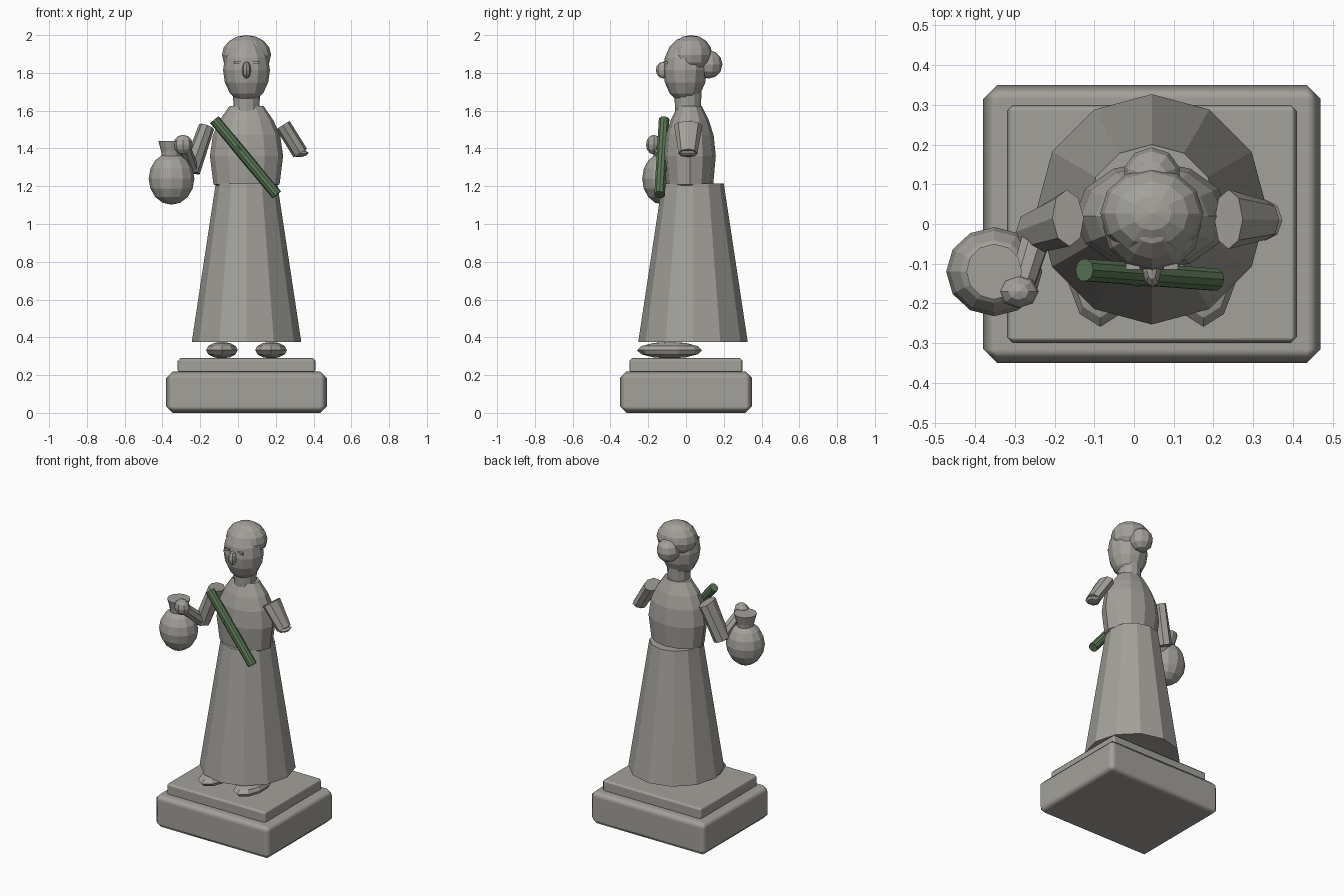
import bpy
import bmesh
import math
from mathutils import Matrix, Vector

cube = bpy.data.objects.get("Cube")
if cube:
    bpy.data.objects.remove(cube, do_unlink=True)

CX = 0.045  # centre line of the figure


def material(name, rgb):
    mat = bpy.data.materials.new(name)
    mat.use_nodes = True
    colour = (*rgb, 1)
    mat.diffuse_color = colour
    bsdf = next(n for n in mat.node_tree.nodes if n.type == 'BSDF_PRINCIPLED')
    bsdf.inputs["Base Color"].default_value = colour
    return mat


stone = material("warm grey stone", (0.37, 0.355, 0.325))
green = material("bamboo green", (0.1, 0.18, 0.09))


def finish(name, bm, mat):
    bmesh.ops.recalc_face_normals(bm, faces=bm.faces)
    mesh = bpy.data.meshes.new(name)
    bm.to_mesh(mesh)
    bm.free()
    mesh.materials.append(mat)
    obj = bpy.data.objects.new(name, mesh)
    bpy.context.collection.objects.link(obj)
    return obj


def ellipsoid(name, loc, radii, seg=12, rings=8, tilt=0):
    bm = bmesh.new()
    bmesh.ops.create_uvsphere(bm, u_segments=seg, v_segments=rings, radius=1)
    bm.transform(Matrix.Translation(loc) @ Matrix.Rotation(tilt, 4, 'Y')
                 @ Matrix.Diagonal((*radii, 1)))
    return finish(name, bm, stone)


def box(name, loc, size, bevel=0, tilt=0):
    bm = bmesh.new()
    bmesh.ops.create_cube(bm, size=1)
    bm.transform(Matrix.Translation(loc) @ Matrix.Rotation(tilt, 4, 'Y')
                 @ Matrix.Diagonal((*size, 1)))
    obj = finish(name, bm, stone)
    if bevel:
        for poly in obj.data.polygons:
            poly.use_smooth = True
        mod = obj.modifiers.new("edge_bevel", 'BEVEL')
        mod.width = bevel
        mod.segments = 1
        mod.harden_normals = True
    return obj


def loft(name, rings, sides=12, mat=stone, axis=(0, 0, 1)):
    """Capped skin through rings of (centre, radius across, radius in depth)."""
    w = Vector(axis).normalized()
    u = Vector((0, 1, 0)).cross(w).normalized()
    v = w.cross(u)
    bm = bmesh.new()
    loops = []
    for centre, ru, rv in rings:
        loop = []
        for i in range(sides):
            a = math.tau * i / sides
            loop.append(bm.verts.new(Vector(centre) + u * ru * math.cos(a)
                                     + v * rv * math.sin(a)))
        loops.append(loop)
    for low, high in zip(loops, loops[1:]):
        for i in range(sides):
            j = (i + 1) % sides
            bm.faces.new((low[i], low[j], high[j], high[i]))
    bm.faces.new(loops[0])
    bm.faces.new(loops[-1])
    return finish(name, bm, mat)


def lathe(name, x, y, profile, depth=1, sides=12):
    return loft(name, [((x, y, z), r, r * depth) for z, r in profile], sides)


def limb(name, a, b, ra, rb, sides=8, mat=stone):
    return loft(name, [(a, *ra), (b, *rb)], sides, mat, Vector(b) - Vector(a))


# Stepped plinth
box("plinth_base", (CX, 0, 0.11), (0.85, 0.7, 0.22), 0.035)
box("plinth_step", (CX, 0, 0.25), (0.73, 0.6, 0.08), 0.015)

# Feet and robe
for side, sign in (("left", 1), ("right", -1)):
    ellipsoid(side + "_foot", (CX + sign * 0.13, -0.087, 0.332),
              (0.088, 0.172, 0.044), 10, 6)
lathe("skirt", CX, 0.037, [(0.375, 0.29), (1.215, 0.163)])
lathe("torso", CX, 0.02, [(1.19, 0.135), (1.21, 0.175), (1.36, 0.194),
                          (1.47, 0.178), (1.55, 0.142), (1.625, 0.09)], 0.71)
lathe("neck", CX, 0.01, [(1.57, 0.066), (1.71, 0.073)])

# Head and hair
ellipsoid("head", (CX, -0.005, 1.815), (0.124, 0.116, 0.174))
ellipsoid("hair_cap", (CX, 0.027, 1.895), (0.13, 0.113, 0.105))
ellipsoid("hair_bun", (CX, 0.12, 1.845), (0.073, 0.073, 0.075), 10, 6)
ellipsoid("nose", (CX, -0.118, 1.815), (0.024, 0.042, 0.045), 8, 6)
for side, sign in (("left", 1), ("right", -1)):
    box(side + "_eye", (CX + sign * 0.047, -0.107, 1.855),
        (0.036, 0.016, 0.014), tilt=sign * 0.1)

# Left sleeve with a stub of hand
limb("left_sleeve", (0.238, 0.012, 1.523), (0.33, 0.01, 1.375),
     (0.042, 0.075), (0.042, 0.05))
ellipsoid("left_hand", (0.33, 0.01, 1.372), (0.044, 0.052, 0.018), 8, 4, -0.1)

# Right arm bent forward to the jar
limb("right_sleeve", (-0.166, 0.015, 1.515), (-0.25, -0.02, 1.28),
     (0.042, 0.072), (0.05, 0.055))
limb("right_forearm", (-0.245, -0.03, 1.29), (-0.285, -0.16, 1.41),
     (0.038, 0.04), (0.033, 0.035))
ellipsoid("right_hand", (-0.291, -0.17, 1.42), (0.051, 0.042, 0.052), 8, 6)

# Jar held at the side
ellipsoid("jar_body", (-0.352, -0.12, 1.24), (0.121, 0.112, 0.138))
lathe("jar_neck", -0.352, -0.12, [(1.34, 0.05), (1.385, 0.055), (1.44, 0.07)])

# Bamboo stalk across the chest with a small twig
limb("bamboo_stalk", (-0.125, -0.116, 1.552), (0.205, -0.14, 1.155),
     (0.029, 0.029), (0.029, 0.029), 10, green)
limb("bamboo_twig", (-0.055, -0.13, 1.475), (0.015, -0.155, 1.395),
     (0.012, 0.012), (0.004, 0.004), 6, green)
